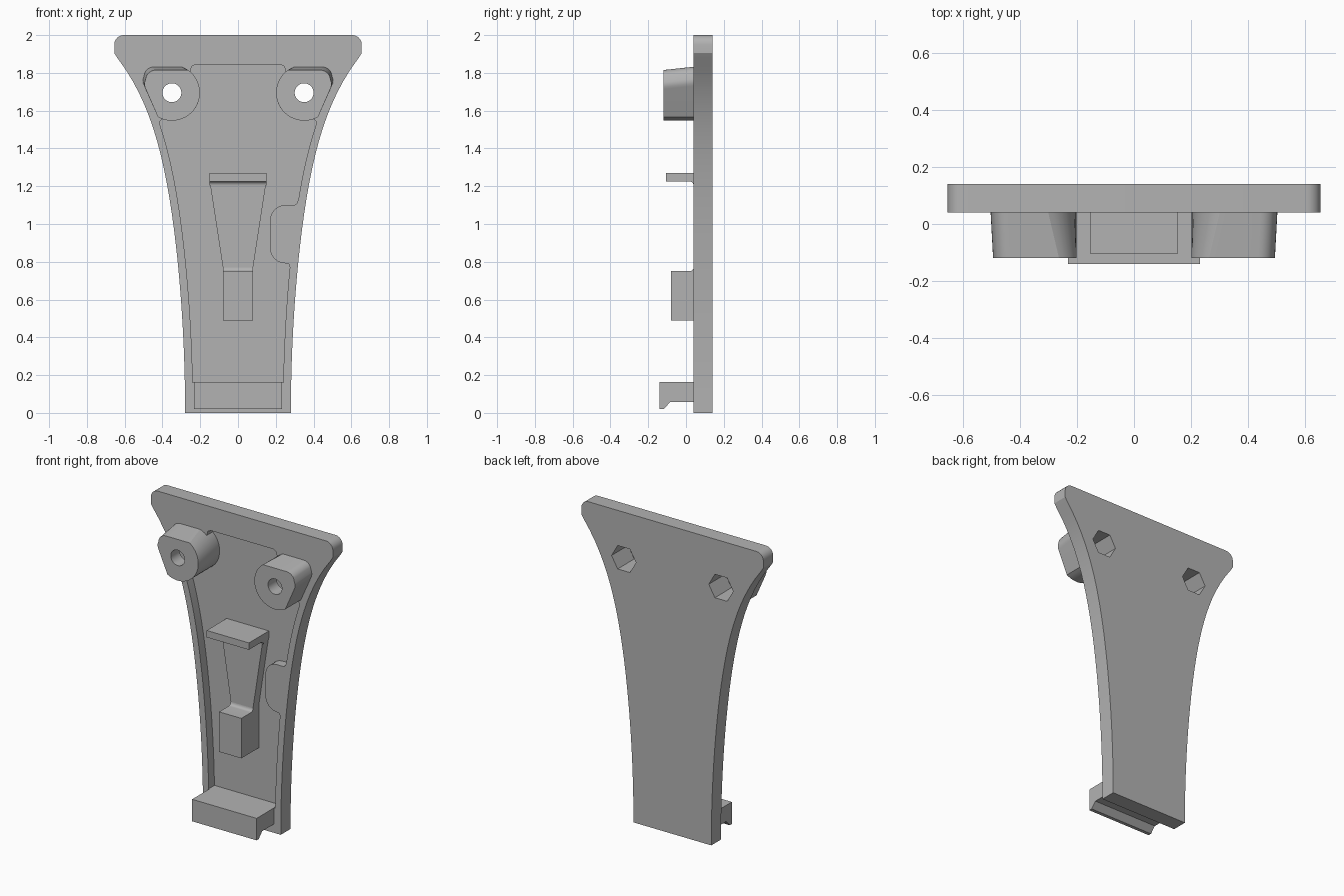
import bpy, bmesh, math

if "Cube" in bpy.data.objects:
    bpy.data.objects.remove(bpy.data.objects["Cube"])

grey = bpy.data.materials.new("plain grey")
grey.diffuse_color = (0.45, 0.45, 0.45, 1)
grey.use_nodes = True
grey.node_tree.nodes["Principled BSDF"].inputs["Base Color"].default_value = grey.diffuse_color


def loft(name, a, b, d0, d1, axis="y"):
    """Solid between outline a at depth d0 and outline b at depth d1."""
    place = (lambda p, d: (p[0], d, p[1])) if axis == "y" else (lambda p, d: (d, p[0], p[1]))
    bm = bmesh.new()
    va = [bm.verts.new(place(p, d0)) for p in a]
    vb = [bm.verts.new(place(p, d1)) for p in b]
    n = len(a)
    bm.faces.new(va)
    bm.faces.new(vb[::-1])
    for i in range(n):
        j = (i + 1) % n
        bm.faces.new((va[i], vb[i], vb[j], va[j]))
    bmesh.ops.recalc_face_normals(bm, faces=bm.faces)
    me = bpy.data.meshes.new(name)
    bm.to_mesh(me)
    bm.free()
    me.materials.append(grey)
    ob = bpy.data.objects.new(name, me)
    bpy.context.collection.objects.link(ob)
    return ob


def prism(name, pts, d0, d1, axis="y"):
    return loft(name, pts, pts, d0, d1, axis)


def activate(ob):
    bpy.ops.object.select_all(action="DESELECT")
    ob.select_set(True)
    bpy.context.view_layer.objects.active = ob


def cut(ob, cutters):
    activate(ob)
    for c in cutters:
        m = ob.modifiers.new("cut", "BOOLEAN")
        m.operation, m.solver, m.object = "DIFFERENCE", "EXACT", c
        bpy.ops.object.modifier_apply(modifier=m.name)


def arc(cx, cz, r, a0, a1, n):
    return [(cx + r * math.cos(math.radians(a0 + (a1 - a0) * i / n)),
             cz + r * math.sin(math.radians(a0 + (a1 - a0) * i / n))) for i in range(n + 1)]


def mirror(pts):
    return [(-x, z) for x, z in reversed(pts)]


def edge(z):
    """Half width of the flared plate."""
    t = z / 1.9
    return 0.28 + 0.22 * t ** 2 + 0.155 * t ** 7


def side(z0, z1, n, inset=0.0):
    return [(edge(z0 + (z1 - z0) * i / n) - inset, z0 + (z1 - z0) * i / n) for i in range(n + 1)]


FRONT, FLOOR, BACK = 0.04, 0.10, 0.14

# flared plate
half = side(0, 1.88, 30) + [(0.655, 1.905)] + arc(0.605, 1.95, 0.05, 0, 90, 6)
plate = prism("plate", half + mirror(half), FRONT, BACK)

# shallow pocket, with a rounded land on its right side
top = [(0.413, 1.545), (0.40, 1.555), (0.35, 1.555), (0.35, 1.70),
       (0.255, 1.80), (0.245, 1.835), (0.225, 1.845)]
land = ([(0.27, 0.787)] + arc(0.25, 0.872, 0.08, 270, 180, 6)
        + arc(0.25, 1.02, 0.08, 180, 90, 6) + [(0.30, 1.10), (0.312, 1.11)])
right = side(0.16, 0.77, 10, 0.042) + land + side(1.13, 1.53, 8, 0.042) + top
left = side(0.16, 1.53, 24, 0.042) + top
pocket = prism("pocket_cutter", right + mirror(left), FRONT - 0.1, FLOOR)
cut(plate, [pocket])
cutters = [pocket]


# screw bosses with a drafted flat top, screw hole and nut recess
def boss_outline(ztop, grow):
    r, cx, cz = 0.148, 0.35, 1.695
    a = math.degrees(math.asin(min(1, (ztop - cz) / r)))
    x = 0.495 + grow
    pts = arc(cx, cz, r, 180 - a, 300, 24)
    pts += arc(x - 0.055, ztop - 0.075, 0.055, -28, 25, 4)
    pts += arc(x - 0.06, ztop - 0.055, 0.055, 25, 90, 5)
    return pts


for s, word in ((-1, "left"), (1, "right")):
    flip = lambda pts: [(s * x, z) for x, z in pts]
    boss = loft(word + "_screw_boss", flip(boss_outline(1.815, 0)),
                flip(boss_outline(1.839, 0.012)), -0.12, FLOOR + 0.002)
    hole = prism(word + "_hole_cutter", arc(s * 0.35, 1.695, 0.05, 0, 352.5, 47), -0.3, 0.3)
    nut = prism(word + "_nut_cutter", arc(s * 0.35, 1.695, 0.088, 0, 300, 5), -0.03, 0.3)
    cut(boss, [hole, nut])
    cut(plate, [nut])
    cutters += [hole, nut]

# tapered rib standing in the pocket
prism("tapered_rib", [(-0.08, 0.72), (0.08, 0.72), (0.08, 0.77), (0.15, 1.225), (0.15, 1.25),
                      (-0.15, 1.25), (-0.15, 1.225), (-0.08, 0.77)], FRONT, FLOOR + 0.002)

# lower block, blended into the rib
blend = arc(0.02, 0.77, 0.02, 270, 360, 5)
prism("stop_block", [(FLOOR, 0.49), (-0.08, 0.49), (-0.08, 0.75)] + blend
      + [(0.05, 0.77), (0.05, 0.75), (FLOOR, 0.75)], -0.08, 0.08, "x")

# upper tab, blended into the rib
blend = arc(0.02, 1.205, 0.02, 90, 0, 5)
prism("upper_tab", [(FLOOR, 1.27), (-0.105, 1.27), (-0.105, 1.225)] + blend
      + [(0.05, 1.205), (0.05, 1.225), (FLOOR, 1.225)], -0.152, 0.152, "x")

# bottom hook
prism("bottom_hook", [(0.05, 0.163), (-0.14, 0.163), (-0.14, 0.02), (-0.118, 0.02),
                      (-0.083, 0.058), (0.05, 0.058)], -0.232, 0.232, "x")

# tidy up and shade
for c in cutters:
    bpy.data.objects.remove(c)
for ob in bpy.context.collection.objects:
    activate(ob)
    bpy.ops.object.shade_smooth_by_angle(angle=math.radians(25))
